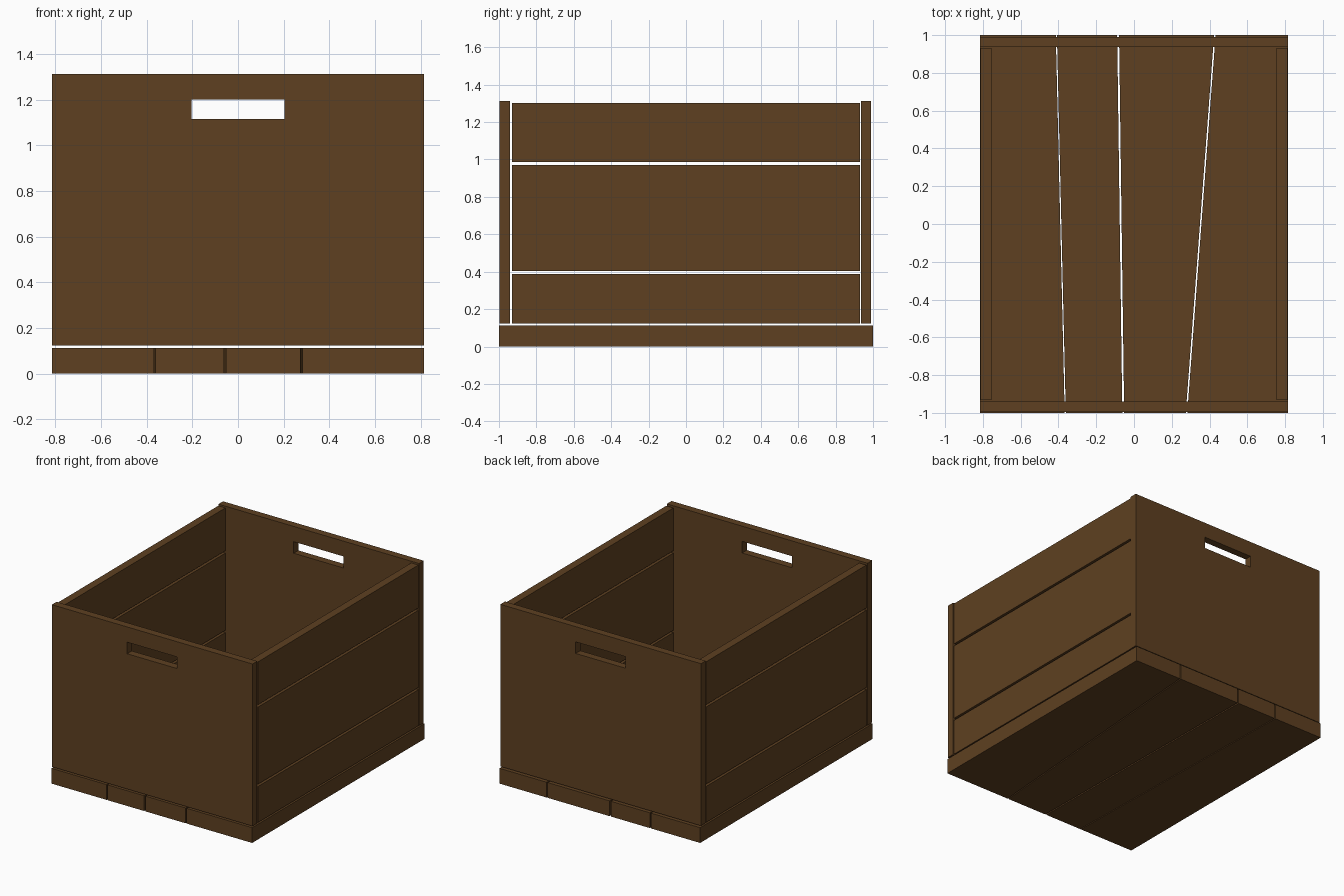
import bpy, bmesh

if "Cube" in bpy.data.objects:
    bpy.data.objects.remove(bpy.data.objects["Cube"])

wood = bpy.data.materials.new("brown wood")
wood.diffuse_color = (0.112, 0.051, 0.015, 1)
wood.use_nodes = True
wood.node_tree.nodes["Principled BSDF"].inputs["Base Color"].default_value = wood.diffuse_color


def make_object(name, bm):
    bmesh.ops.recalc_face_normals(bm, faces=bm.faces)
    mesh = bpy.data.meshes.new(name)
    bm.to_mesh(mesh)
    bm.free()
    mesh.materials.append(wood)
    obj = bpy.data.objects.new(name, mesh)
    bpy.context.collection.objects.link(obj)


def extrude(bm, faces, offset):
    geom = bmesh.ops.extrude_face_region(bm, geom=faces)["geom"]
    verts = [g for g in geom if isinstance(g, bmesh.types.BMVert)]
    bmesh.ops.translate(bm, verts=verts, vec=offset)


def prism(name, outline, z0, z1):
    bm = bmesh.new()
    face = bm.faces.new([bm.verts.new((x, y, z0)) for x, y in outline])
    extrude(bm, [face], (0, 0, z1 - z0))
    make_object(name, bm)


# Floor: four tapered planks; each seam is (front x, back x, half gap)
W = 0.815
seams = [(-W, -W, 0), (-0.364, -0.411, 0.003), (-0.057, -0.084, 0.005),
         (0.278, 0.428, 0.004), (W, W, 0)]
for i, (l, r) in enumerate(zip(seams, seams[1:])):
    prism(f"floor_plank_{i + 1}",
          [(l[0] + l[2], -1), (r[0] - r[2], -1), (r[1] - r[2], 1), (l[1] + l[2], 1)],
          0, 0.112)

# Side walls: three horizontal boards each
for side, s in (("left", -1), ("right", 1)):
    for i, (z0, z1) in enumerate([(0.122, 0.387), (0.403, 0.97), (0.987, 1.302)]):
        a, b = s * 0.755, s * 0.813
        prism(f"{side}_side_board_{i + 1}",
              [(a, -0.931), (b, -0.931), (b, 0.931), (a, 0.931)], z0, z1)

# End walls: one panel each with a rectangular hand hole
for name, y0, y1 in (("front_panel", -0.996, -0.941), ("back_panel", 0.936, 0.99)):
    bm = bmesh.new()
    outer = [bm.verts.new((x, y0, z)) for x, z in
             [(-W, 0.122), (W, 0.122), (W, 1.312), (-W, 1.312)]]
    hole = [bm.verts.new((x, y0, z)) for x, z in
            [(-0.203, 1.115), (0.203, 1.115), (0.203, 1.2), (-0.203, 1.2)]]
    ring = [bm.faces.new((outer[i], outer[(i + 1) % 4], hole[(i + 1) % 4], hole[i]))
            for i in range(4)]
    extrude(bm, ring, (0, y1 - y0, 0))
    # extrude_face_region drops the source faces when they are open; rebuild if missing
    bm.verts.ensure_lookup_table()
    for i in range(4):
        quad = (outer[i], outer[(i + 1) % 4], hole[(i + 1) % 4], hole[i])
        if all(v.is_valid for v in quad) and not bm.faces.get(quad):
            bm.faces.new(quad)
    make_object(name, bm)
